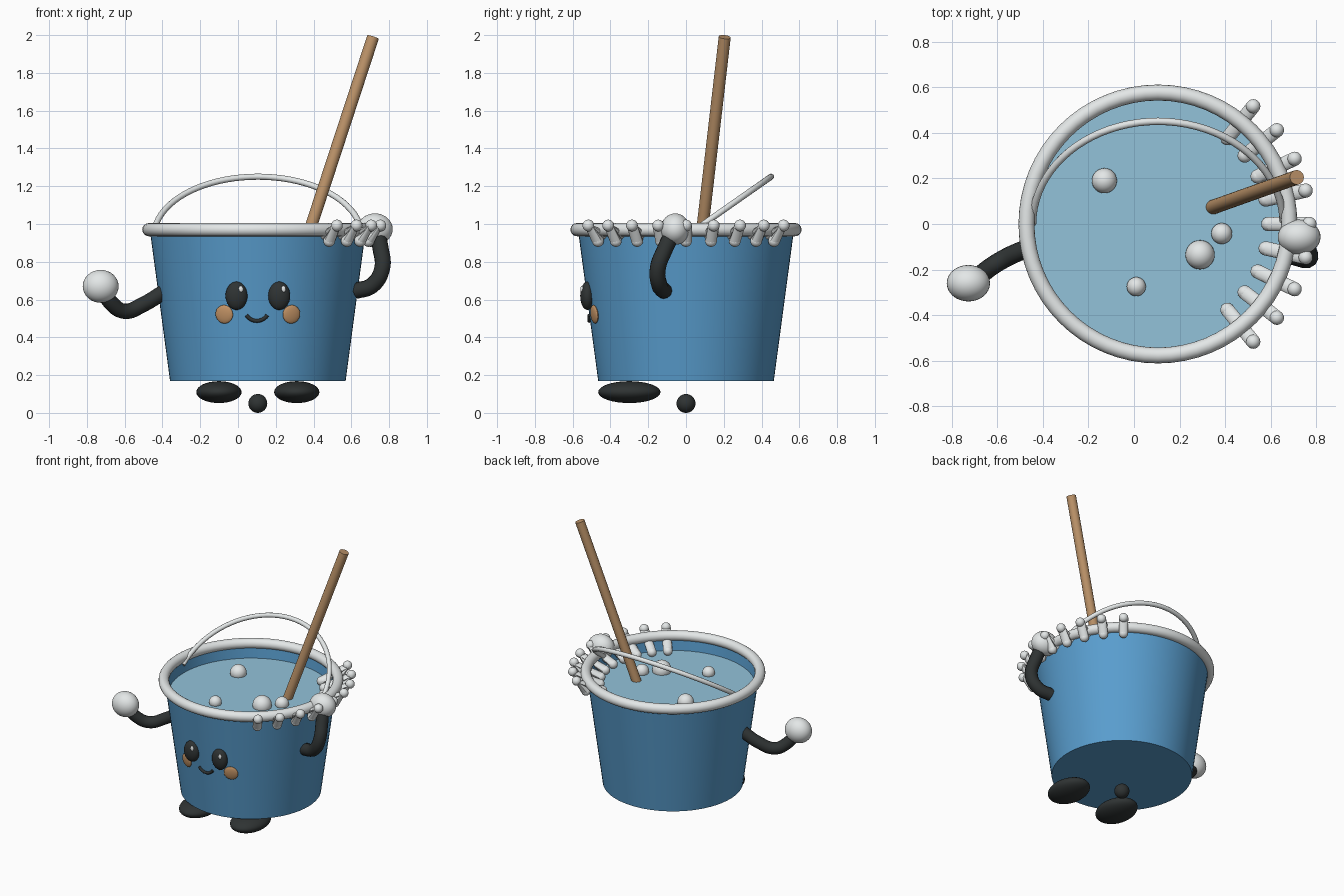
import bpy, math
from mathutils import Vector

if "Cube" in bpy.data.objects:
    bpy.data.objects.remove(bpy.data.objects["Cube"])

CX = 0.105  # bucket axis


def mat(name, col):
    m = bpy.data.materials.new(name)
    m.diffuse_color = (*col, 1)
    m.use_nodes = True
    m.node_tree.nodes["Principled BSDF"].inputs["Base Color"].default_value = m.diffuse_color
    return m


BLUE = mat("bucket_blue", (0.10, 0.34, 0.62))
WATER = mat("water_blue", (0.29, 0.54, 0.70))
WHITE = mat("soft_white", (0.78, 0.81, 0.81))
DARK = mat("charcoal", (0.028, 0.033, 0.033))
WOOD = mat("wood", (0.50, 0.29, 0.14))
CHEEK = mat("cheek_tan", (0.54, 0.29, 0.13))


def finish(name, m, angle=40):
    o = bpy.context.object
    o.name = name
    o.data.materials.clear()
    o.data.materials.append(m)
    bpy.ops.object.shade_smooth_by_angle(angle=math.radians(angle))
    return o


def ball(name, loc, scale, m, rot=(0, 0, 0)):
    bpy.ops.mesh.primitive_uv_sphere_add(segments=32, ring_count=16, location=loc, rotation=rot)
    bpy.context.object.scale = scale
    return finish(name, m)


def lathe(name, profile, m, n=64):
    verts, faces = [], []
    for r, z in profile:
        for i in range(n):
            a = 2 * math.pi * i / n
            verts.append((CX + r * math.cos(a), r * math.sin(a), z))
    for k in range(len(profile) - 1):
        for i in range(n):
            j = (i + 1) % n
            faces.append((k * n + i, k * n + j, (k + 1) * n + j, (k + 1) * n + i))
    faces.append(tuple(reversed(range(n))))
    last = (len(profile) - 1) * n
    faces.append(tuple(last + i for i in range(n)))
    me = bpy.data.meshes.new(name)
    me.from_pydata(verts, [], faces)
    o = bpy.data.objects.new(name, me)
    bpy.context.collection.objects.link(o)
    bpy.ops.object.select_all(action='DESELECT')
    bpy.context.view_layer.objects.active = o
    o.select_set(True)
    return finish(name, m, 30)


def tube(name, pts, r, m, smooth=True):
    """Round tube along a path, converted to a mesh."""
    cu = bpy.data.curves.new(name, 'CURVE')
    cu.dimensions = '3D'
    cu.bevel_depth = r
    cu.bevel_resolution = 4
    cu.use_fill_caps = True
    cu.resolution_u = 8
    if smooth:
        s = cu.splines.new('BEZIER')
        s.bezier_points.add(len(pts) - 1)
        for b, p in zip(s.bezier_points, pts):
            b.co = p
            b.handle_left_type = b.handle_right_type = 'AUTO'
    else:
        s = cu.splines.new('POLY')
        s.points.add(len(pts) - 1)
        for b, p in zip(s.points, pts):
            b.co = (*p, 1)
    o = bpy.data.objects.new(name, cu)
    bpy.context.collection.objects.link(o)
    bpy.ops.object.select_all(action='DESELECT')
    bpy.context.view_layer.objects.active = o
    o.select_set(True)
    bpy.ops.object.convert(target='MESH')
    return finish(name, m)


# Bucket shell with inner wall down to the water, water surface and rim
lathe("bucket", [(0.465, 0.17), (0.572, 0.97), (0.557, 0.97), (0.545, 0.865)], BLUE)
lathe("water", [(0.544, 0.866), (0.546, 0.875)], WATER)
bpy.ops.mesh.primitive_torus_add(location=(CX, 0, 0.97), major_radius=0.577, minor_radius=0.035,
                                 major_segments=64, minor_segments=16)
finish("rim", WHITE)

# Tilted wire handle
t = math.radians(35)
arc = []
for i in range(41):
    a = math.pi * i / 40
    h = 0.55 * math.sin(a)
    arc.append((CX + 0.55 * math.cos(a), h * math.cos(t), 0.935 + h * math.sin(t)))
tube("handle", arc, 0.016, WHITE, False)

# Wooden stick
top, bottom = Vector((0.715, 0.205, 1.99)), Vector((0.335, 0.07, 0.83))
d = top - bottom
bpy.ops.mesh.primitive_cylinder_add(vertices=24, radius=0.032, depth=d.length, location=(top + bottom) / 2,
                                    rotation=d.to_track_quat('Z', 'Y').to_euler())
finish("stick", WOOD)

# Soft strands folded over the right part of the rim
for i in range(9):
    a = math.radians(-51 + 12.75 * i)
    pts = [(CX + r * math.cos(a), r * math.sin(a), z)
           for r, z in ((0.485, 0.90), (0.665, 0.992), (0.60, 0.91))]
    tube("strand", pts, 0.031, WHITE, False)
    for p in pts:
        ball("strand_end", p, (0.031,) * 3, WHITE)

# Bubbles on the water
for x, y, r in ((-0.13, 0.19, 0.055), (0.29, -0.135, 0.064), (0.385, -0.042, 0.046), (0.01, -0.275, 0.042)):
    ball("bubble", (x, y, 0.89), (r, r, r), WHITE)

# Arms and hands
tube("left_arm", [(-0.40, -0.09, 0.635), (-0.50, -0.12, 0.575), (-0.60, -0.17, 0.538),
                  (-0.67, -0.22, 0.58), (-0.72, -0.26, 0.66)], 0.041, DARK)
ball("left_hand", (-0.727, -0.26, 0.67), (0.095, 0.08, 0.087), WHITE)
tube("right_arm", [(0.62, -0.115, 0.645), (0.71, -0.14, 0.675), (0.762, -0.15, 0.76),
                   (0.755, -0.11, 0.87), (0.73, -0.06, 0.97)], 0.043, DARK)
ball("right_hand", (0.725, -0.057, 0.973), (0.094, 0.077, 0.083), WHITE)

# Feet and the small ball below the base
for s in (-1, 1):
    ball("foot", (CX + s * 0.206, -0.30, 0.11), (0.12, 0.165, 0.058), DARK)
ball("base_ball", (CX, 0, 0.05), (0.05, 0.05, 0.05), DARK)

# Face
for s in (-1, 1):
    ball("eye", (CX + s * 0.113, -0.522, 0.62), (0.058, 0.038, 0.075), DARK)
    ball("eye_glint", (CX + s * 0.113 + 0.023, -0.551, 0.655), (0.012, 0.008, 0.018), WHITE)
    ball("cheek", (CX + s * 0.178, -0.485, 0.522), (0.049, 0.014, 0.049), CHEEK,
         (math.radians(7), 0, s * math.radians(20)))
smile = []
for i in range(13):
    a = math.radians(-148 + 116 * i / 12)
    smile.append((0.1 + 0.065 * math.cos(a), -0.512, 0.552 + 0.065 * math.sin(a)))
tube("mouth", smile, 0.010, DARK, False)
